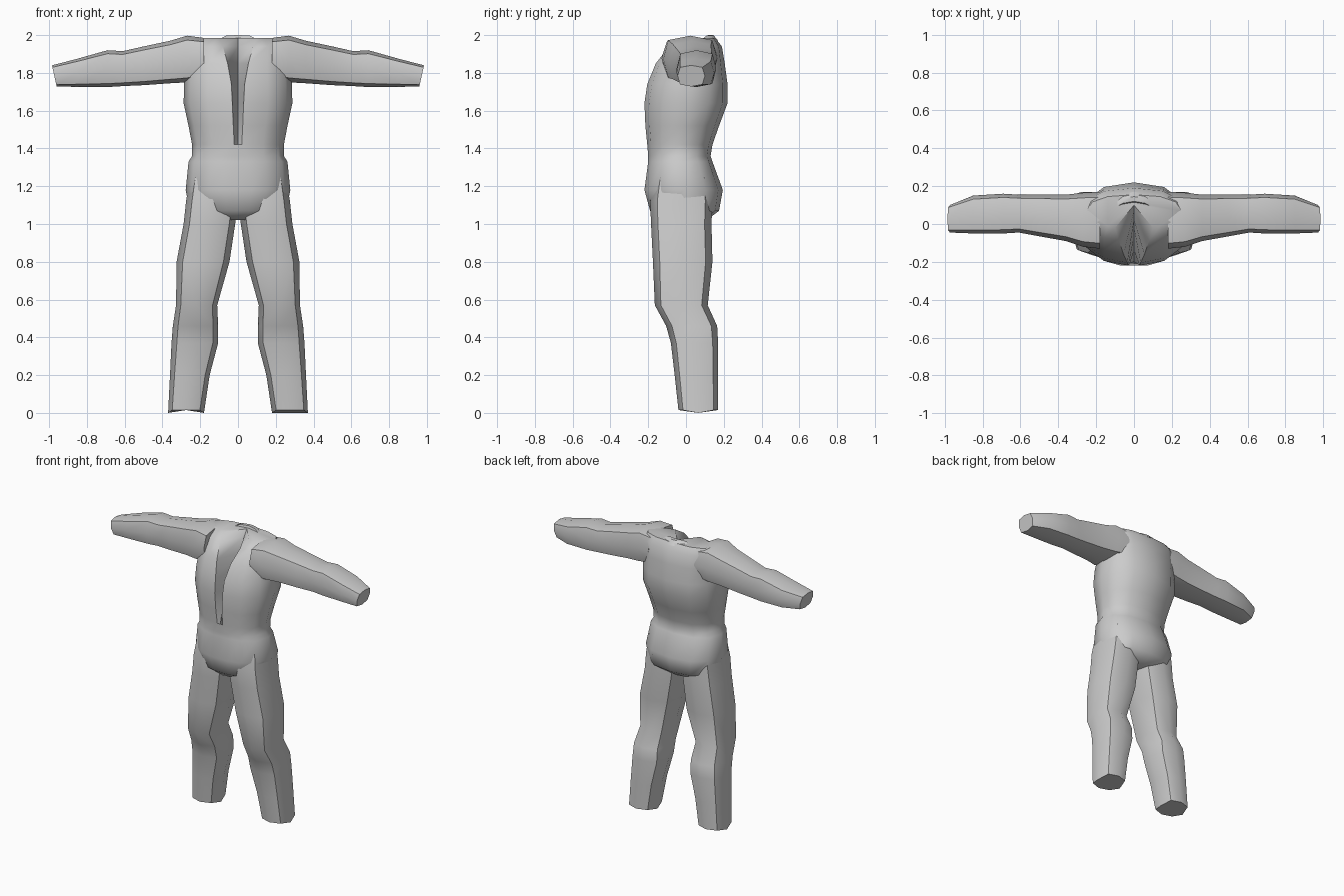
import bpy, bmesh, math

if "Cube" in bpy.data.objects:
    bpy.data.objects.remove(bpy.data.objects["Cube"])

cloth = bpy.data.materials.new("light_grey_cloth")
cloth.diffuse_color = (0.6, 0.6, 0.6, 1)
cloth.use_nodes = True
cloth.node_tree.nodes["Principled BSDF"].inputs["Base Color"].default_value = cloth.diffuse_color


def loft(name, rings, cap_start=True, cap_end=True, angle=50):
    """Skin a list of equal-length point rings and close the ends."""
    bm = bmesh.new()
    rows = [[bm.verts.new(p) for p in ring] for ring in rings]
    n = len(rows[0])
    for a, b in zip(rows, rows[1:]):
        for i in range(n):
            j = (i + 1) % n
            bm.faces.new((a[i], a[j], b[j], b[i]))
    if cap_start:
        bm.faces.new(rows[0][::-1])
    if cap_end:
        bm.faces.new(rows[-1])
    bmesh.ops.recalc_face_normals(bm, faces=bm.faces)
    mesh = bpy.data.meshes.new(name)
    bm.to_mesh(mesh)
    bm.free()
    mesh.materials.append(cloth)
    obj = bpy.data.objects.new(name, mesh)
    bpy.context.collection.objects.link(obj)
    bpy.ops.object.select_all(action='DESELECT')
    obj.select_set(True)
    bpy.context.view_layer.objects.active = obj
    bpy.ops.object.shade_smooth_by_angle(angle=math.radians(angle))
    return obj


def rounded(t, power):
    """Point on a rounded unit square, t in degrees."""
    c, s = math.cos(math.radians(t)), math.sin(math.radians(t))
    return (math.copysign(abs(c) ** power, c), math.copysign(abs(s) ** power, s))


def section(lo_a, hi_a, lo_b, hi_b, power, n=8):
    pts = [rounded(360 * i / n, power) for i in range(n)]
    return [((lo_a + hi_a) / 2 + (hi_a - lo_a) / 2 * u,
             (lo_b + hi_b) / 2 + (hi_b - lo_b) / 2 * v) for u, v in pts]


# Torso: z, half width, front y, back y, lapel x, fold y
torso_rows = [
    (1.02, 0.12, -0.13, 0.11, 0.03, -0.13),
    (1.07, 0.255, -0.19, 0.175, 0.06, -0.19),
    (1.18, 0.277, -0.22, 0.195, 0.07, -0.22),
    (1.33, 0.262, -0.20, 0.14, 0.06, -0.20),
    (1.36, 0.243, -0.20, 0.13, 0.05, -0.20),
    (1.42, 0.243, -0.205, 0.14, 0.02, -0.20),
    (1.52, 0.262, -0.215, 0.175, 0.025, -0.14),
    (1.64, 0.288, -0.22, 0.22, 0.03, -0.07),
    (1.74, 0.285, -0.205, 0.22, 0.035, -0.02),
    (1.85, 0.28, -0.16, 0.205, 0.055, 0.02),
    (1.94, 0.28, -0.09, 0.19, 0.08, 0.07),
    (1.985, 0.25, -0.02, 0.155, 0.10, 0.10),
]
rings = []
for z, w, front, back, lap, fold in torso_rows:
    mid, half = (front + back) / 2, (back - front) / 2
    side = [(lap, front)]
    for t in (-60, -30, 0, 30, 60):
        u, v = rounded(t, 0.85)
        side.append((w * u, mid + half * v))
    ring = [(0, fold)] + side + [(0, back)] + [(-x, y) for x, y in side[::-1]]
    rings.append([(x, y, z) for x, y in ring])
loft("torso", rings)

# Legs: z, inner x, outer x, front y, back y
leg_rows = [
    (0.015, 0.18, 0.37, -0.04, 0.17),
    (0.2, 0.15, 0.36, -0.06, 0.17),
    (0.37, 0.105, 0.352, -0.08, 0.17),
    (0.46, 0.105, 0.345, -0.105, 0.165),
    (0.57, 0.11, 0.328, -0.165, 0.115),
    (0.80, 0.045, 0.325, -0.175, 0.14),
    (1.00, 0.015, 0.288, -0.185, 0.135),
    (1.12, 0.0, 0.275, -0.19, 0.14),
    (1.25, 0.0, 0.255, -0.17, 0.13),
]
# Sleeves: x at top, x at bottom, low z, high z, front y, back y
arm_rows = [
    (0.18, 0.18, 1.77, 1.985, -0.13, 0.17),
    (0.27, 0.27, 1.75, 1.997, -0.12, 0.165),
    (0.36, 0.36, 1.745, 1.97, -0.09, 0.155),
    (0.50, 0.50, 1.735, 1.94, -0.065, 0.155),
    (0.61, 0.61, 1.73, 1.915, -0.045, 0.155),
    (0.69, 0.69, 1.725, 1.92, -0.05, 0.16),
    (0.85, 0.85, 1.726, 1.875, -0.05, 0.15),
    (0.985, 0.96, 1.728, 1.84, -0.045, 0.10),
]
for label, s in (("left", 1), ("right", -1)):
    rings = []
    for k, (z, x0, x1, y0, y1) in enumerate(leg_rows):
        pts = section(x0, x1, y0, y1, 0.75)
        # the hem dips slightly along its middle
        rings.append([(s * x, y, z - (0.015 if k == 0 and abs(y - 0.065) < 0.05 else 0))
                      for x, y in pts])
    loft(label + "_leg", rings)

    rings = []
    for xt, xb, z0, z1, y0, y1 in arm_rows:
        pts = section(y0, y1, z0, z1, 0.6)
        rings.append([(s * (xb + (xt - xb) * (z - z0) / (z1 - z0)), y, z) for y, z in pts])
    loft(label + "_sleeve", rings)

# Back collar rim rising behind the neck
rim = []
for x, z in ((-0.11, 1.975), (-0.06, 1.998), (0, 2.0), (0.06, 1.998), (0.11, 1.975)):
    y = 0.13 - 3 * x * x
    rim.append([(x, y - 0.02, z - 0.03), (x, y - 0.01, z), (x, y + 0.015, z), (x, y + 0.04, z - 0.03)])
loft("collar", rim)
